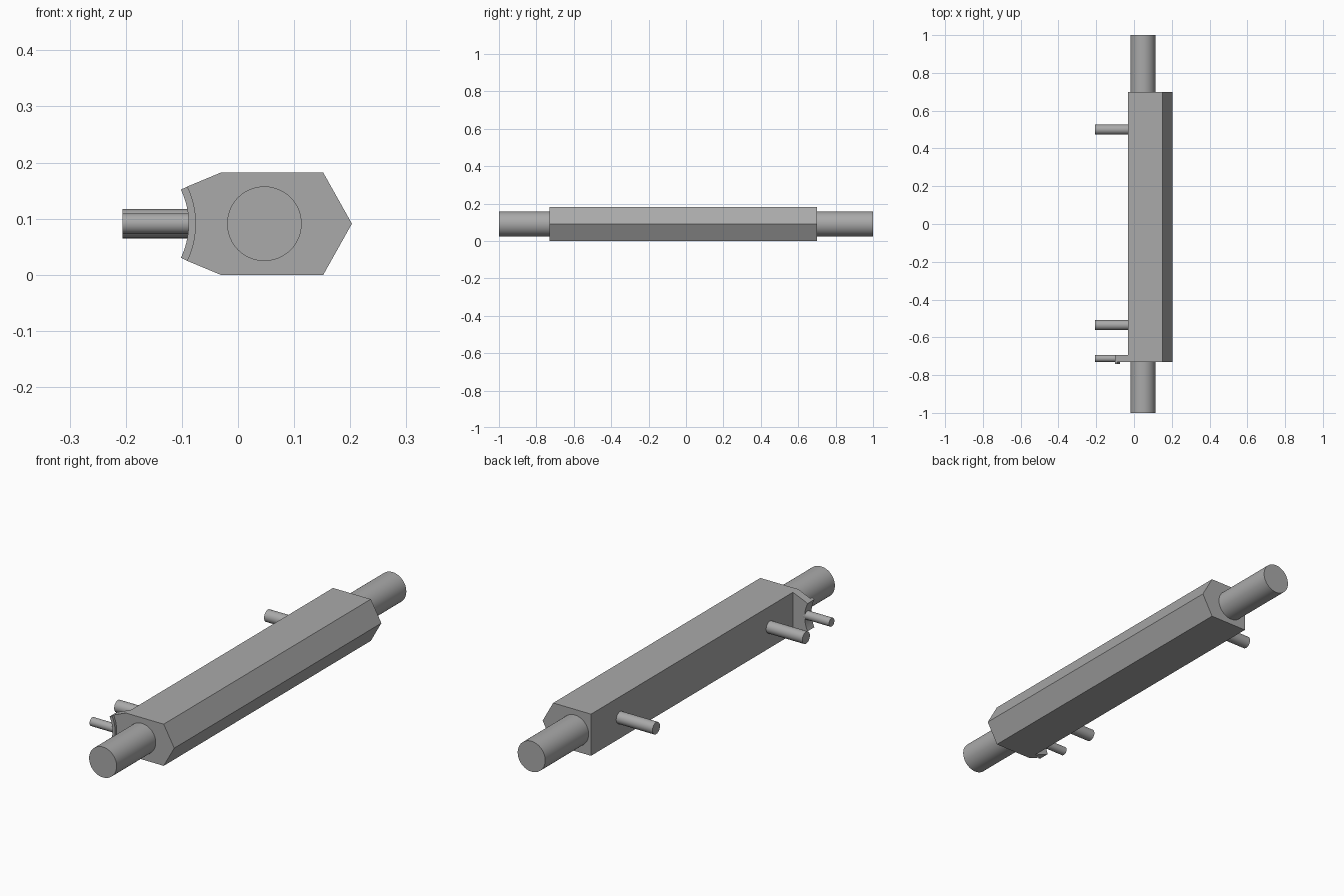
import bpy, bmesh, math
from mathutils import Matrix, Vector

cube = bpy.data.objects.get("Cube")
if cube:
    bpy.data.objects.remove(cube, do_unlink=True)

grey = bpy.data.materials.new("plain grey")
grey.use_nodes = True
COLOUR = (0.4, 0.4, 0.4, 1)
grey.diffuse_color = COLOUR
grey.node_tree.nodes["Principled BSDF"].inputs["Base Color"].default_value = COLOUR

MID = 0.091      # height of the centre line
TOP = 2 * MID


def finish(name, bm, smooth=False):
    bmesh.ops.recalc_face_normals(bm, faces=bm.faces)
    mesh = bpy.data.meshes.new(name)
    bm.to_mesh(mesh)
    bm.free()
    obj = bpy.data.objects.new(name, mesh)
    bpy.context.collection.objects.link(obj)
    mesh.materials.append(grey)
    if smooth:
        bpy.ops.object.select_all(action="DESELECT")
        obj.select_set(True)
        bpy.context.view_layer.objects.active = obj
        bpy.ops.object.shade_smooth_by_angle(angle=math.radians(30))
    return obj


def prism(name, profile, y0, y1, smooth=False):
    """Extrude an x-z profile along y."""
    bm = bmesh.new()
    face = bm.faces.new([bm.verts.new((x, y0, z)) for x, z in profile])
    new = bmesh.ops.extrude_face_region(bm, geom=[face])["geom"]
    verts = [v for v in new if isinstance(v, bmesh.types.BMVert)]
    bmesh.ops.translate(bm, verts=verts, vec=(0, y1 - y0, 0))
    return finish(name, bm, smooth)


def rod(name, start, end, radius):
    a, b = Vector(start), Vector(end)
    turn = (b - a).to_track_quat("Z", "Y").to_matrix().to_4x4()
    bm = bmesh.new()
    bmesh.ops.create_cone(bm, cap_ends=True, segments=48, radius1=radius, radius2=radius,
                          depth=(b - a).length, matrix=Matrix.Translation((a + b) / 2) @ turn)
    return finish(name, bm, True)


def arc(radius, steps=16):
    """Arc bulging towards +x, from top to bottom."""
    half = math.radians(25.7)
    angles = [half - 2 * half * i / steps for i in range(steps + 1)]
    return [(-0.228 + radius * math.cos(t), MID + radius * math.sin(t)) for t in angles]


# Long body with a ridge along its left side
FRONT, BACK, SIDE = -0.73, 0.70, -0.031
prism("body", [(SIDE, 0), (0.152, 0), (0.203, MID), (0.152, TOP), (SIDE, TOP)], FRONT, BACK)

# Round shaft ends
rod("front_shaft", (0.047, -1, MID), (0.047, FRONT, MID), 0.0665)
rod("back_shaft", (0.047, BACK, MID), (0.047, 1, MID), 0.0665)

# Hollow-edged end plate and its raised curved lip
PLATE_BACK = -0.694
prism("end_plate", [(SIDE, TOP)] + arc(0.153) + [(SIDE, 0)], FRONT, PLATE_BACK, True)
prism("plate_lip", arc(0.14) + arc(0.153)[::-1], -0.741, PLATE_BACK, True)

# Side pins
TIP = -0.206
rod("back_pin", (TIP, 0.50, MID), (SIDE, 0.50, MID), 0.026)
rod("front_pin", (TIP, -0.535, MID), (SIDE, -0.535, MID), 0.026)
rod("plate_pin", (TIP, -0.712, MID), (-0.08, -0.712, MID), 0.0185)
